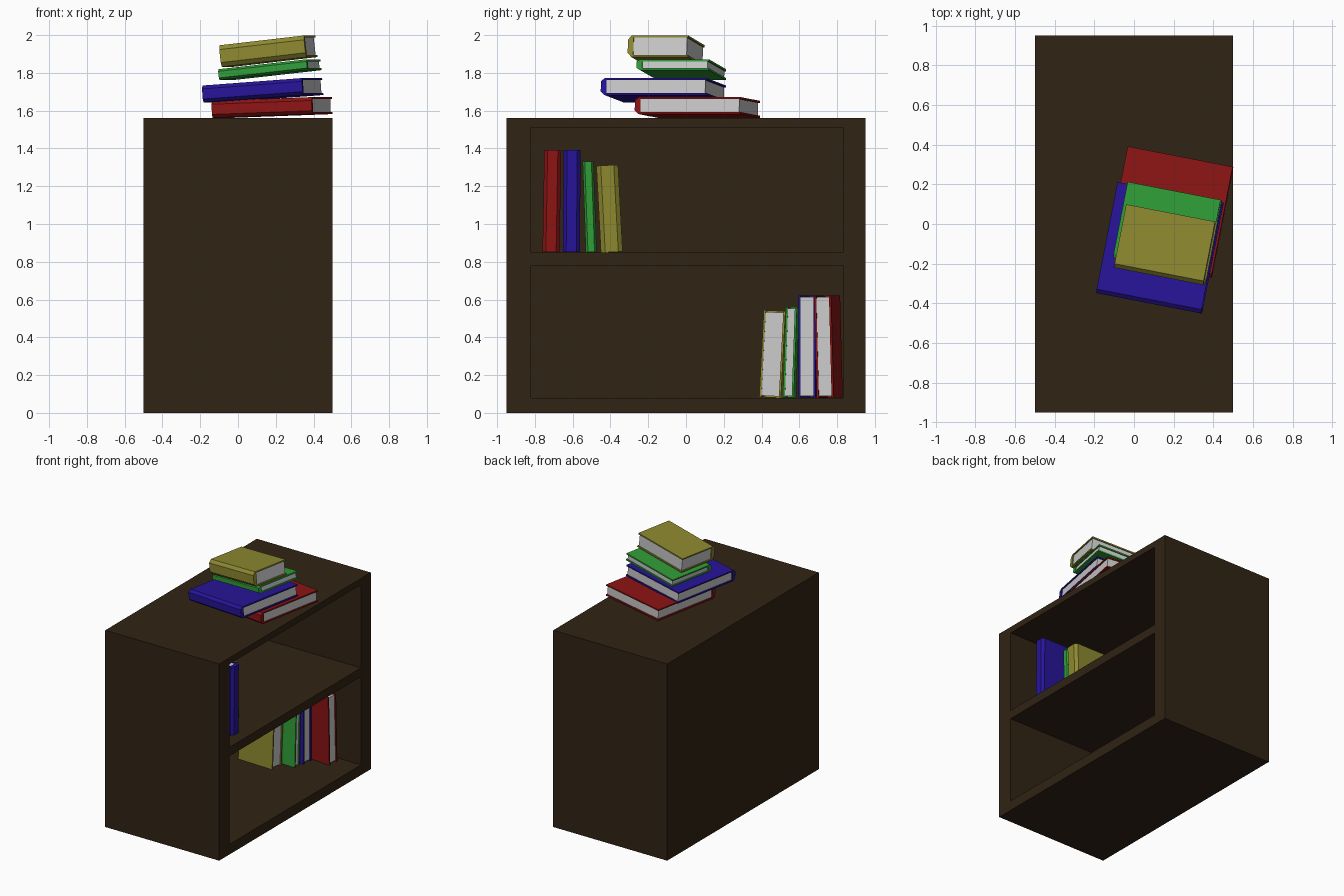
import bpy, bmesh
from math import radians
from mathutils import Matrix, Vector

if "Cube" in bpy.data.objects:
    bpy.data.objects.remove(bpy.data.objects["Cube"])


def material(name, rgb):
    m = bpy.data.materials.new(name)
    m.diffuse_color = (*rgb, 1)
    m.use_nodes = True
    m.node_tree.nodes["Principled BSDF"].inputs["Base Color"].default_value = m.diffuse_color
    return m


WOOD = material("dark_wood", (0.030, 0.017, 0.007))
PAPER = material("paper", (0.6, 0.6, 0.6))
COVERS = {
    "red": material("red_cover", (0.27, 0.007, 0.007)),
    "blue": material("blue_cover", (0.02, 0.007, 0.32)),
    "green": material("green_cover", (0.03, 0.34, 0.04)),
    "yellow": material("yellow_cover", (0.27, 0.25, 0.03)),
}
# book sizes: height, depth, thickness
SIZES = {
    "red": (0.54, 0.57, 0.09),
    "blue": (0.54, 0.57, 0.09),
    "green": (0.48, 0.39, 0.058),
    "yellow": (0.46, 0.325, 0.115),
}


def box(name, lo, hi, mat):
    lo, hi = Vector(lo), Vector(hi)
    bm = bmesh.new()
    bmesh.ops.create_cube(bm, size=1)
    for v in bm.verts:
        v.co = (lo + hi) / 2 + v.co * (hi - lo)
    return finish(name, bm, mat)


def finish(name, bm, mat):
    bmesh.ops.recalc_face_normals(bm, faces=bm.faces)
    me = bpy.data.meshes.new(name)
    bm.to_mesh(me)
    bm.free()
    me.materials.append(mat)
    ob = bpy.data.objects.new(name, me)
    bpy.context.collection.objects.link(ob)
    return ob


def book(name, color, matrix):
    """Cover and page block, lying flat: height on x, spine at -y."""
    h, d, t = SIZES[color]
    r, c, s = t / 2, 0.011, -d / 2
    half = [(s, 0.6 * r), (s + 0.02, r), (d / 2, r), (d / 2, r - c), (s + 0.03, r - c)]
    profile = half + [(y, -z) for y, z in reversed(half)]
    bm = bmesh.new()
    face = bm.faces.new([bm.verts.new((-h / 2, y, z)) for y, z in profile])
    ext = bmesh.ops.extrude_face_region(bm, geom=[face])["geom"]
    bmesh.ops.translate(bm, vec=(h, 0, 0),
                        verts=[v for v in ext if isinstance(v, bmesh.types.BMVert)])
    # extrude keeps the first cap, so the cover is closed
    cover = finish(name + "_cover", bm, COVERS[color])
    e = 0.008
    pages = box(name + "_pages", (-h / 2 + e, s + 0.03, -r + c),
                (h / 2 - e, d / 2 - e, r - c), PAPER)
    for ob in (cover, pages):
        ob.matrix_world = matrix


def rot(deg, axis):
    return Matrix.Rotation(radians(deg), 4, axis)


# cabinet with two open compartments on the right side
cabinet = box("cabinet", (-0.5, -0.95, 0), (0.5, 0.95, 1.56), WOOD)
for name, z0, z1 in (("lower_cutter", 0.08, 0.78), ("upper_cutter", 0.85, 1.51)):
    cutter = box(name, (-0.42, -0.82, z0), (0.6, 0.83, z1), WOOD)
    mod = cabinet.modifiers.new(name, "BOOLEAN")
    mod.operation = "DIFFERENCE"
    mod.solver = "EXACT"
    mod.object = cutter
    cutter.hide_render = True
    cutter.hide_viewport = True

# leaning stack on top: colour, centre, tilt
for color, loc, tilt in (
    ("red", (0.18, 0.06, 1.617), 2.1),
    ("blue", (0.13, -0.12, 1.708), 4.2),
    ("green", (0.168, -0.025, 1.817), 6.3),
    ("yellow", (0.16, -0.105, 1.915), 6.5),
):
    book("stack_" + color, color, Matrix.Translation(loc) @ rot(-11, "Z") @ rot(-tilt, "Y"))

# standing orientation: spine towards +x
STAND = Matrix(((0, -1, 0, 0), (0, 0, -1, 0), (1, 0, 0, 0), (0, 0, 0, 1)))

# shelf rows: colour, open-side x, centre y, lean, yaw
ROWS = {
    "upper": (0.85, 0, (("red", 0.26, -0.71, -1, 0), ("blue", 0.41, -0.605, -0.5, 0),
                        ("green", 0.23, -0.51, 2, 0), ("yellow", 0.26, -0.405, 3, 0))),
    "lower": (0.08, 180, (("red", 0.32, 0.73, 1.5, -5), ("blue", 0.16, 0.64, 0, -5),
                          ("green", 0.14, 0.55, -2, -2), ("yellow", 0.03, 0.457, -3, -2))),
}
for row, (floor, turn, books) in ROWS.items():
    for color, x, y, lean, yaw in books:
        h, d, t = SIZES[color]
        r = rot(yaw, "Z") @ rot(lean, "X") @ rot(turn, "Z") @ STAND
        offset = rot(yaw, "Z") @ Vector((-d / 2, 0, h / 2 + 0.001))
        book(f"{row}_{color}", color, Matrix.Translation(Vector((x, y, floor)) + offset) @ r)
